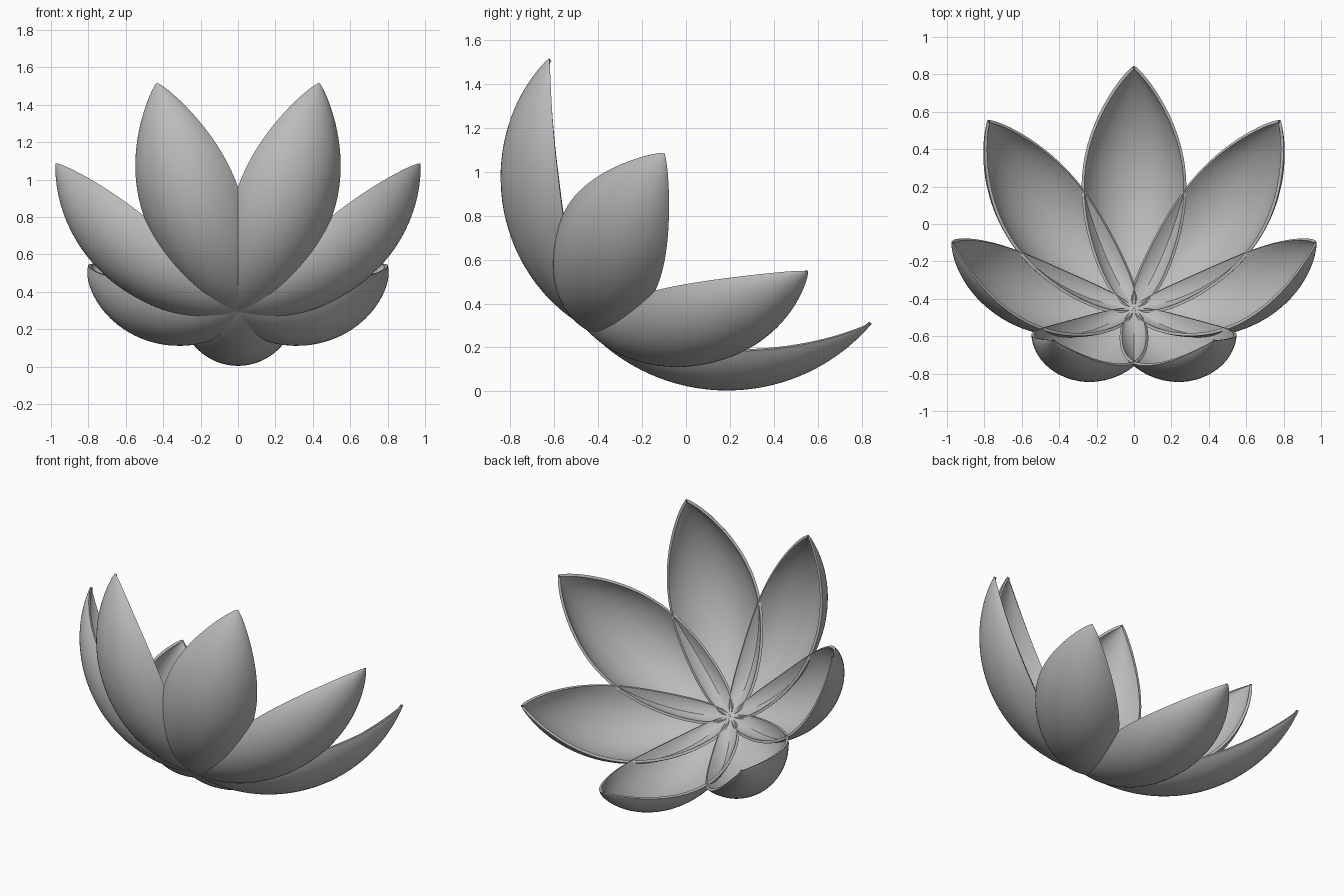
import bpy, bmesh
from math import sin, cos, pi, radians
from mathutils import Matrix

if "Cube" in bpy.data.objects:
    bpy.data.objects.remove(bpy.data.objects["Cube"])

PETALS = 7
ROWS, COLS = 48, 24
HALF_WIDTH, DEPTH = 0.28, 0.178      # cupped cross-section
RADIUS, CENTRE_Y, CENTRE_Z = 0.866, 0.135, 0.855   # arc of the petal spine
START, SWEEP = radians(-9), radians(98)
CUP = radians(64)

grey = bpy.data.materials.new("petal grey")
grey.use_nodes = True
grey.diffuse_color = (0.5, 0.5, 0.5, 1)
grey.node_tree.nodes["Principled BSDF"].inputs["Base Color"].default_value = (0.5, 0.5, 0.5, 1)


def petal_point(s, v):
    """Point on the outer skin: s runs base to tip, v runs rim to rim."""
    swell = max(0.0, 4 * s * (1 - s))
    width = HALF_WIDTH * swell ** (0.56 + 0.26 * s)
    x = width * sin(v * CUP) / sin(CUP)
    lift = DEPTH * swell * (1 - cos(v * CUP)) / (1 - cos(CUP))
    angle = START + SWEEP * s
    r = RADIUS - lift
    return x, CENTRE_Y + r * sin(angle), CENTRE_Z - r * cos(angle)


def petal_mesh():
    bm = bmesh.new()
    grid = []
    for i in range(ROWS + 1):
        s = (1 - cos(pi * i / ROWS)) / 2      # finer rows near both ends
        grid.append([bm.verts.new(petal_point(s, 2 * j / COLS - 1)) for j in range(COLS + 1)])
    for low, high in zip(grid, grid[1:]):
        for j in range(COLS):
            bm.faces.new((low[j], high[j], high[j + 1], low[j + 1]))
    bmesh.ops.remove_doubles(bm, verts=bm.verts, dist=1e-5)
    bm.normal_update()
    mesh = bpy.data.meshes.new("petal")
    bm.to_mesh(mesh)
    bm.free()
    mesh.materials.append(grey)
    return mesh


# Ring of petals around a backward-leaning axis
mesh = petal_mesh()
lean = Matrix.Translation((0, -0.46, 0.295)) @ Matrix.Rotation(radians(-39.4), 4, 'X')
names = ["back_petal", "back_left_petal", "left_petal", "front_left_petal",
         "front_right_petal", "right_petal", "back_right_petal"]
for k, name in enumerate(names):
    petal = bpy.data.objects.new(name, mesh.copy())
    bpy.context.collection.objects.link(petal)
    petal.matrix_world = lean @ Matrix.Rotation(-2 * pi * k / PETALS, 4, 'Z')
    shell = petal.modifiers.new("thickness", 'SOLIDIFY')
    shell.thickness = 0.016
    shell.offset = -1
    bpy.ops.object.select_all(action='DESELECT')
    petal.select_set(True)
    bpy.context.view_layer.objects.active = petal
    bpy.ops.object.modifier_apply(modifier="thickness")
    bpy.ops.object.shade_smooth_by_angle(angle=radians(40))
